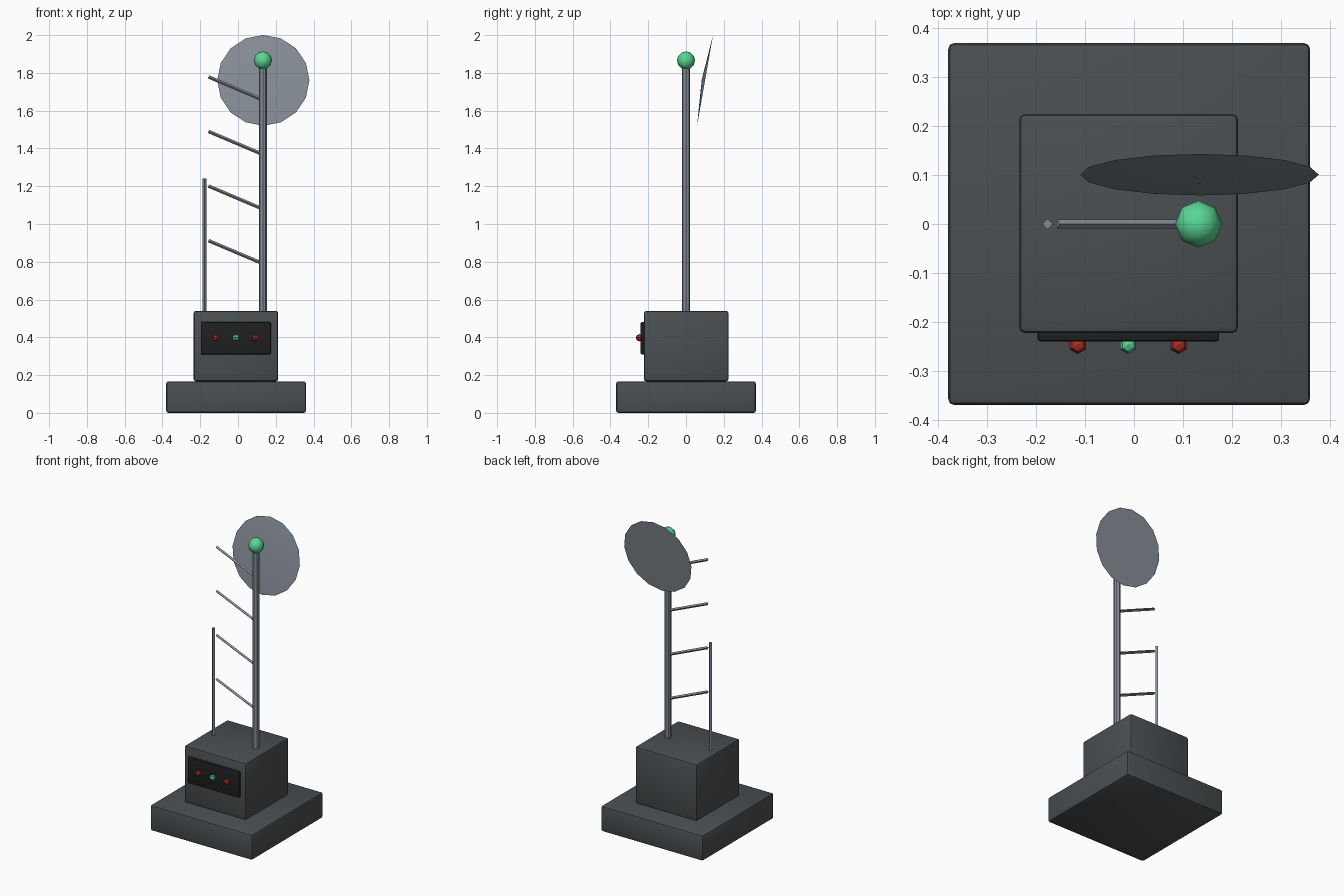
import bpy
import bmesh
from math import radians
from mathutils import Matrix, Vector

if "Cube" in bpy.data.objects:
    bpy.data.objects.remove(bpy.data.objects["Cube"], do_unlink=True)


def material(name, colour):
    m = bpy.data.materials.new(name)
    m.use_nodes = True
    m.diffuse_color = (*colour, 1)
    m.node_tree.nodes["Principled BSDF"].inputs["Base Color"].default_value = (*colour, 1)
    return m


CASING = material("dark grey casing", (0.07, 0.078, 0.084))
METAL = material("grey metal", (0.24, 0.27, 0.31))
BLACK = material("black panel", (0.014, 0.014, 0.015))
RED = material("red lamp", (0.42, 0.03, 0.022))
GREEN = material("green lamp", (0.1, 0.68, 0.3))


def finish(name, bm, mat, smooth=None):
    mesh = bpy.data.meshes.new(name)
    bm.to_mesh(mesh)
    bm.free()
    mesh.materials.append(mat)
    obj = bpy.data.objects.new(name, mesh)
    bpy.context.collection.objects.link(obj)
    if smooth:
        bpy.ops.object.select_all(action="DESELECT")
        obj.select_set(True)
        bpy.context.view_layer.objects.active = obj
        bpy.ops.object.shade_smooth_by_angle(angle=radians(smooth))
    return obj


def box(name, low, high, mat, bevel):
    low, high = Vector(low), Vector(high)
    bm = bmesh.new()
    bmesh.ops.create_cube(bm, size=1, matrix=Matrix.Translation((low + high) / 2)
                          @ Matrix.Diagonal((*(high - low), 1)))
    bmesh.ops.bevel(bm, geom=bm.edges[:], offset=bevel, segments=2,
                    profile=0.5, affect="EDGES")
    return finish(name, bm, mat, 40)


def rod(name, start, end, radius, sides, mat):
    start, end = Vector(start), Vector(end)
    axis = end - start
    turn = axis.to_track_quat("Z", "Y").to_matrix().to_4x4()
    bm = bmesh.new()
    bmesh.ops.create_cone(bm, cap_ends=True, segments=sides, radius1=radius,
                          radius2=radius, depth=axis.length,
                          matrix=Matrix.Translation((start + end) / 2) @ turn)
    return finish(name, bm, mat)


def ball(name, centre, radius, segments, rings, mat, smooth):
    bm = bmesh.new()
    bmesh.ops.create_uvsphere(bm, u_segments=segments, v_segments=rings,
                              radius=radius, matrix=Matrix.Translation(centre))
    return finish(name, bm, mat, smooth)


# Plinth and equipment cabinet
box("plinth", (-0.38, -0.37, 0), (0.36, 0.37, 0.167), CASING, 0.012)
box("cabinet", (-0.235, -0.223, 0.167), (0.213, 0.225, 0.54), CASING, 0.012)

# Control panel and its lamps
box("control_panel", (-0.197, -0.24, 0.31), (0.174, -0.215, 0.48), BLACK, 0.005)
for i, (side, mat) in enumerate((("right", RED), ("middle", GREEN), ("left", RED))):
    ball(side + "_panel_lamp", (-0.115 + 0.103 * i, -0.247, 0.398), 0.019, 6, 4, mat, None)

# Mast with its beacon, and the whip aerial
MAST_X = 0.132
rod("mast", (MAST_X, 0, 0.53), (MAST_X, 0, 1.86), 0.021, 8, METAL)
ball("beacon", (MAST_X, 0, 1.866), 0.048, 8, 6, GREEN, 60)
rod("whip_aerial", (-0.177, 0, 0.53), (-0.177, 0, 1.24), 0.011, 4, METAL)

# Sloping antenna arms
for i in range(4):
    z = 0.79 + 0.289 * i
    rod("antenna_arm_%d" % (i + 1), (MAST_X, 0, z), (-0.156, 0, z + 0.122),
        0.009, 4, METAL)

# Shallow cone dish, leaning back
bm = bmesh.new()
bmesh.ops.create_cone(bm, cap_ends=True, segments=16, radius1=0.244, radius2=0,
                      depth=0.018, matrix=Matrix.Translation((0.134, 0.092, 1.762))
                      @ Matrix.Rotation(radians(80), 4, "X"))
finish("dish", bm, METAL, 40)
